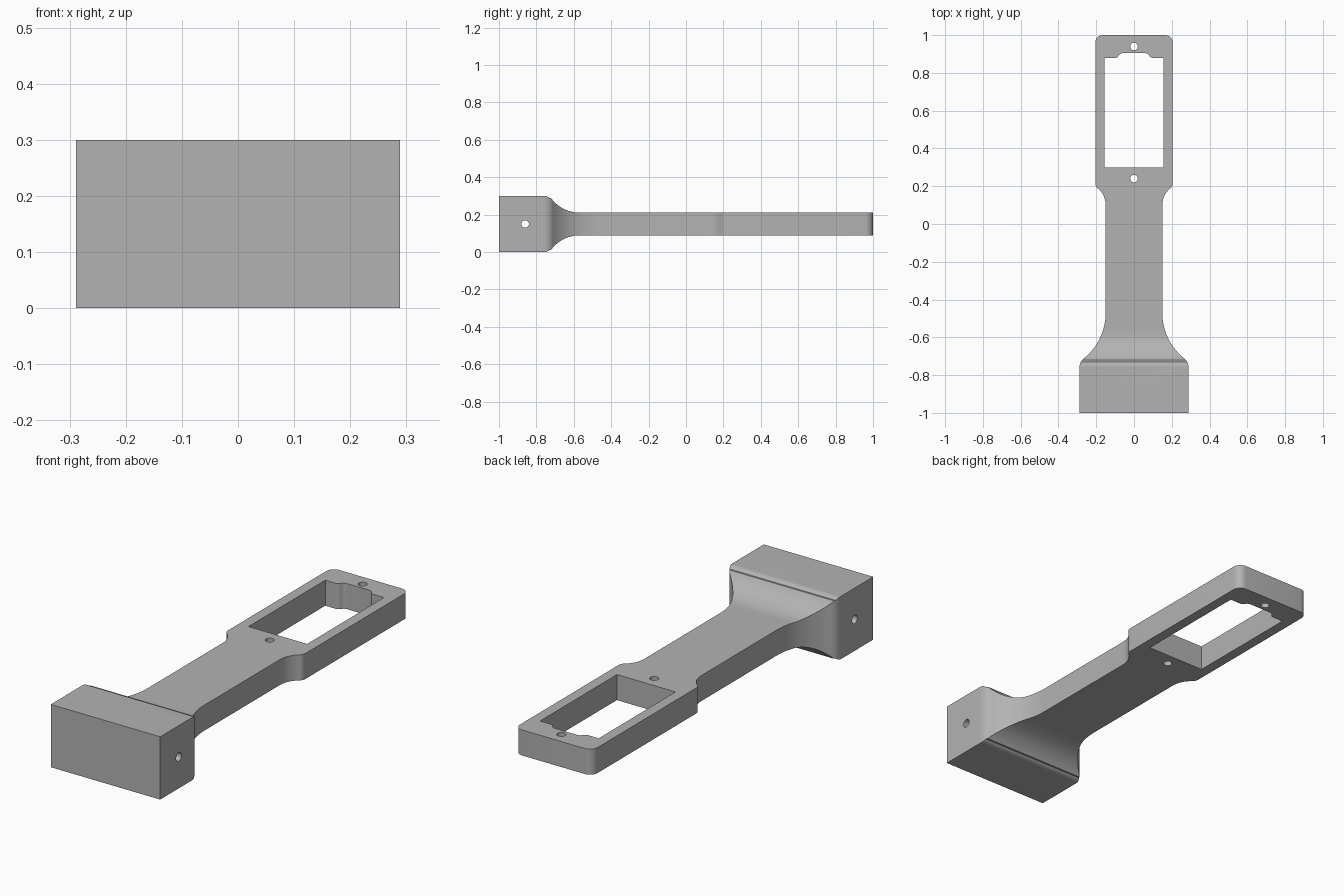
import bpy, bmesh, math
from mathutils import Matrix, Vector

if "Cube" in bpy.data.objects:
    bpy.data.objects.remove(bpy.data.objects["Cube"], do_unlink=True)

grey = bpy.data.materials.new("plain grey")
grey.use_nodes = True
grey.diffuse_color = (0.45, 0.45, 0.45, 1)
grey.node_tree.nodes["Principled BSDF"].inputs["Base Color"].default_value = (0.45, 0.45, 0.45, 1)

MID = 0.15  # height of the symmetry plane


def arc(cx, cy, r, start, end, steps=12):
    """Points on a circle, angles in degrees."""
    angles = [math.radians(start + (end - start) * i / steps) for i in range(steps + 1)]
    return [(cx + r * math.cos(a), cy + r * math.sin(a)) for a in angles]


def blend(p, corner, q, steps=6):
    """Rounded corner from p to q."""
    p, c, q = Vector(p), Vector(corner), Vector(q)
    ts = [i / steps for i in range(steps + 1)]
    return [tuple(p * (1 - t) ** 2 + c * 2 * t * (1 - t) + q * t * t) for t in ts]


def mirrored(half):
    """Close a right-hand half outline with its mirror image."""
    return half + [(-u, v) for u, v in reversed(half)]


def prism(name, outline, low, high, place=None):
    """Extrude a flat outline from low to high; place maps (u, v, w) to x, y, z."""
    place = place or (lambda u, v, w: (u, v, w))
    bm = bmesh.new()
    face = bm.faces.new([bm.verts.new(place(u, v, low)) for u, v in outline])
    shift = Vector(place(0, 0, high)) - Vector(place(0, 0, low))
    top = bmesh.ops.extrude_face_region(bm, geom=[face])["geom"]
    bmesh.ops.translate(bm, vec=shift, verts=[g for g in top if isinstance(g, bmesh.types.BMVert)])
    bmesh.ops.recalc_face_normals(bm, faces=bm.faces)
    mesh = bpy.data.meshes.new(name)
    bm.to_mesh(mesh)
    bm.free()
    obj = bpy.data.objects.new(name, mesh)
    bpy.context.collection.objects.link(obj)
    mesh.materials.append(grey)
    return obj


def combine(target, tool, operation):
    """Apply a boolean and remove the helper."""
    bpy.context.view_layer.objects.active = target
    mod = target.modifiers.new("cut", "BOOLEAN")
    mod.object, mod.operation, mod.solver = tool, operation, "EXACT"
    bpy.ops.object.modifier_apply(modifier=mod.name)
    bpy.data.objects.remove(tool, do_unlink=True)


# Plan outline: wide block, flared neck, narrow shaft, rounded head
plan = [(0.289, -1.0)]
plan += blend((0.289, -0.76), (0.289, -0.735), (0.27, -0.715))
plan += arc(0.46, -0.47, 0.31, 232, 180, 16)
plan += arc(0.266, 0.10, 0.116, 180, 128, 10)
plan += blend((0.197, 0.194), (0.205, 0.203), (0.205, 0.22))
plan += arc(0.165, 0.96, 0.04, 0, 90, 8)
handle = prism("handle_frame", mirrored(plan), 0, 0.3)

# Side profile: full-height block sweeping into the thin shaft
side = [(0.15, -1.0)]
side += blend((0.15, -0.757), (0.15, -0.74), (0.138, -0.73))
side += arc(0.061 + 0.187, -0.57, 0.187, 234, 180, 14)
side += [(0.061, 1.05)]
profile = prism("side_profile", mirrored(side), -0.4, 0.4, lambda u, v, w: (w, v, MID + u))
combine(handle, profile, "INTERSECT")

# Window with a shallow curved notch at the far end
window = [(0.155, 0.30), (0.155, 0.88)]
window += blend((0.098, 0.88), (0.088, 0.88), (0.082, 0.89))
window += blend((0.08, 0.892), (0.072, 0.905), (0.055, 0.905))
combine(handle, prism("window_cutter", mirrored(window), -0.1, 0.5), "DIFFERENCE")

# Screw holes at both ends of the window
for y in (0.24, 0.94):
    hole = prism("screw_hole", arc(0, y, 0.02, 0, 360, 24)[:-1], -0.1, 0.5)
    combine(handle, hole, "DIFFERENCE")

# Cross hole through the block
cross = prism("cross_hole", arc(-0.86, MID, 0.02, 0, 360, 24)[:-1], -0.4, 0.4,
              lambda u, v, w: (w, u, v))
combine(handle, cross, "DIFFERENCE")

# Smooth curves, crisp edges
bpy.ops.object.select_all(action="DESELECT")
handle.select_set(True)
bpy.context.view_layer.objects.active = handle
bpy.ops.object.shade_smooth_by_angle(angle=math.radians(30))
